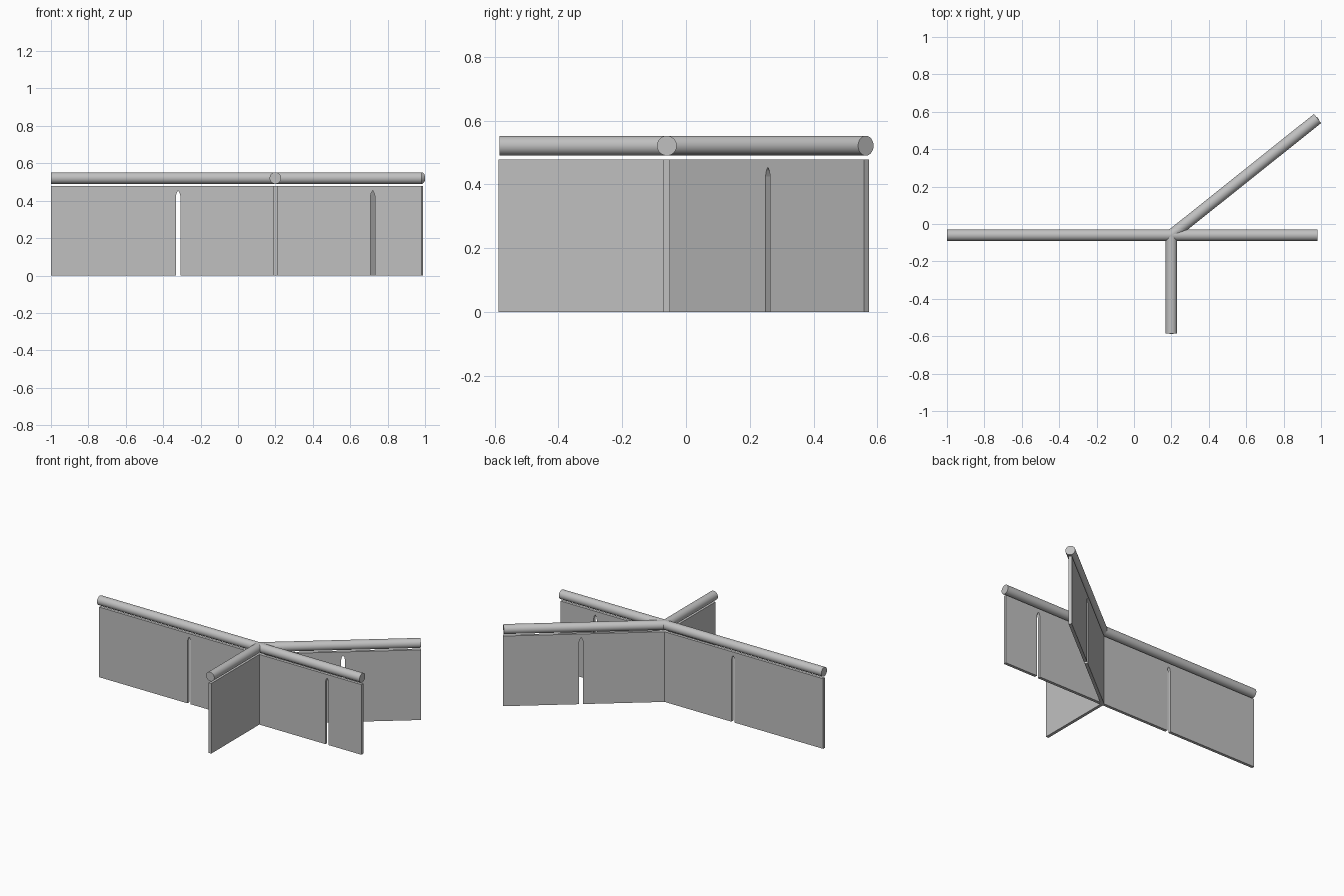
import bpy, bmesh, math
from mathutils import Matrix, Vector

cube = bpy.data.objects.get("Cube")
if cube:
    bpy.data.objects.remove(cube, do_unlink=True)

JOINT = Vector((0.2, -0.06, 0))
WALL_H, WALL_T = 0.478, 0.02
RAIL_R, RAIL_Z = 0.031, 0.521
SLOT_W = 0.012  # half width

grey = bpy.data.materials.new("plain grey")
grey.use_nodes = True
GREY = (0.53, 0.53, 0.53, 1)
grey.diffuse_color = GREY
grey.node_tree.nodes["Principled BSDF"].inputs["Base Color"].default_value = GREY


def finish(name, bm, angle):
    bmesh.ops.recalc_face_normals(bm, faces=bm.faces)
    mesh = bpy.data.meshes.new(name)
    bm.to_mesh(mesh)
    bm.free()
    mesh.materials.append(grey)
    obj = bpy.data.objects.new(name, mesh)
    bpy.context.collection.objects.link(obj)
    obj.location = JOINT
    obj.rotation_euler.z = math.radians(angle)
    return obj


def wall(name, start, end, angle, slots=()):
    """Upright panel with pointed slots open at the bottom."""
    outline = [(start, 0)]
    for s in slots:
        half = [(SLOT_W, 0), (SLOT_W, 0.425), (SLOT_W * 0.6, 0.443)]
        outline += [(s - w, z) for w, z in half] + [(s, 0.454)]
        outline += [(s + w, z) for w, z in reversed(half)]
    outline += [(end, 0), (end, WALL_H), (start, WALL_H)]
    bm = bmesh.new()
    face = bm.faces.new([bm.verts.new((x, -WALL_T / 2, z)) for x, z in outline])
    new = bmesh.ops.extrude_face_region(bm, geom=[face], use_keep_orig=True)["geom"]
    bmesh.ops.translate(bm, vec=(0, WALL_T, 0),
                        verts=[v for v in new if isinstance(v, bmesh.types.BMVert)])
    finish(name, bm, angle)


def rail(name, start, end, angle):
    """Round bar lying above a wall."""
    bm = bmesh.new()
    place = Matrix.Translation(((start + end) / 2, 0, RAIL_Z)) @ Matrix.Rotation(math.pi / 2, 4, 'Y')
    bmesh.ops.create_cone(bm, cap_ends=True, segments=48, radius1=RAIL_R,
                          radius2=RAIL_R, depth=end - start, matrix=place)
    obj = finish(name, bm, angle)
    bpy.ops.object.select_all(action='DESELECT')
    obj.select_set(True)
    bpy.context.view_layer.objects.active = obj
    bpy.ops.object.shade_smooth_by_angle(angle=math.radians(40))


# Name, start, end, heading, slot positions
ARMS = [
    ("long", -1.2, 0.78, 0, (-0.52, 0.52)),
    ("diagonal", 0, 1.0, 38.6, (0.52,)),
    ("short", 0, 0.525, -90, ()),
]
for name, start, end, angle, slots in ARMS:
    wall(name + "_wall", start, end + (0.003 if start == 0 else 0), angle, slots)
    rail(name + "_rail", start, end, angle)
